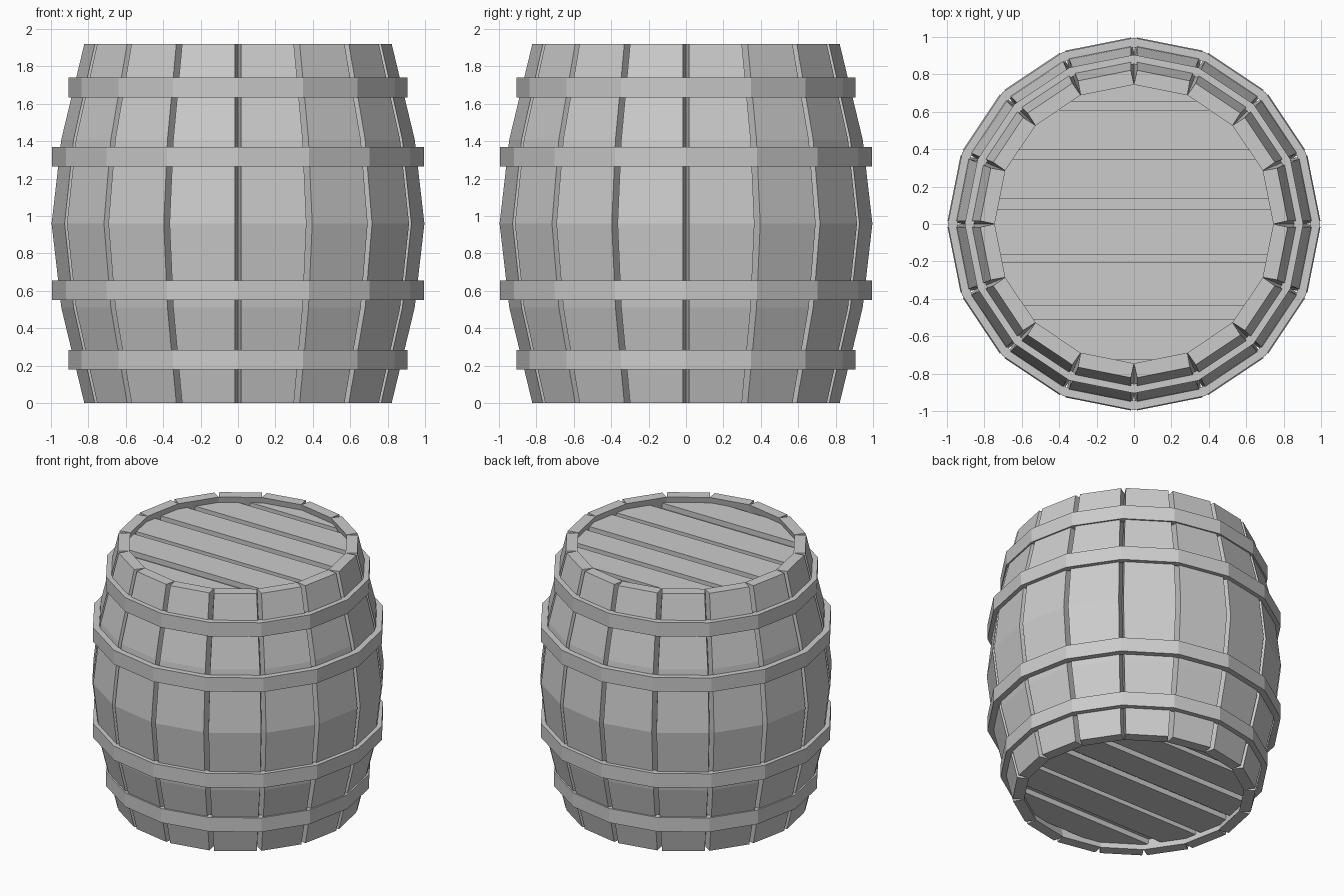
import bpy, bmesh
from math import pi, sin, cos
from mathutils import Vector

cube = bpy.data.objects.get("Cube")
if cube:
    bpy.data.objects.remove(cube)

SIDES = 16
STEP = 2 * pi / SIDES
HEIGHT = 1.92

wood = bpy.data.materials.new("plain_grey")
wood.use_nodes = True
GREY = (0.6, 0.6, 0.6, 1)
wood.diffuse_color = GREY
wood.node_tree.nodes["Principled BSDF"].inputs["Base Color"].default_value = GREY


def finish(name, bm):
    bmesh.ops.recalc_face_normals(bm, faces=bm.faces[:])
    mesh = bpy.data.meshes.new(name)
    bm.to_mesh(mesh)
    bm.free()
    mesh.materials.append(wood)
    obj = bpy.data.objects.new(name, mesh)
    bpy.context.collection.objects.link(obj)
    return obj


def polar(r, a, z):
    return Vector((r * cos(a), r * sin(a), z))


def skin(bm, loops, closed=False):
    """Bridge equal vertex loops, capping the ends unless closed."""
    n = len(loops[0])
    pairs = list(zip(loops, loops[1:])) + ([(loops[-1], loops[0])] if closed else [])
    for a, b in pairs:
        for i in range(n):
            j = (i + 1) % n
            bm.faces.new((a[i], a[j], b[j], b[i]))
    if not closed:
        bm.faces.new(loops[0])
        bm.faces.new(loops[-1])


# Staves: bulged boards, touching inside with a wedge gap outside
profile = [(0, 0.825), (0.51, 0.948), (0.96, 1.0), (1.41, 0.948), (HEIGHT, 0.825)]
THICK, GAP = 0.08, 0.017
for s in range(SIDES):
    bm = bmesh.new()
    a0, a1 = s * STEP, (s + 1) * STEP
    loops = []
    for z, r in profile:
        left, right = polar(r, a0, z), polar(r, a1, z)
        along = (right - left).normalized() * GAP
        pts = (polar(r - THICK, a0, z), left + along, right - along, polar(r - THICK, a1, z))
        loops.append([bm.verts.new(p) for p in pts])
    skin(bm, loops)
    finish(f"stave_{s + 1}", bm)


# Hoops: straight-walled bands, mirrored top to bottom
def hoop(name, z0, z1, r):
    bm = bmesh.new()
    section = [(r, z0), (r, z1), (r - 0.05, z1), (r - 0.05, z0)]
    loops = [[bm.verts.new(polar(q, s * STEP, z)) for q, z in section] for s in range(SIDES)]
    skin(bm, loops, closed=True)
    finish(name, bm)


for label, z0, z1, r in (("end", 0.18, 0.285, 0.905), ("middle", 0.55, 0.655, 0.995)):
    hoop(f"lower_{label}_hoop", z0, z1, r)
    hoop(f"upper_{label}_hoop", HEIGHT - z1, HEIGHT - z0, r)


# Heads: planks cut from a polygon disc, over a backing disc
def disc(r, z0, z1):
    bm = bmesh.new()
    skin(bm, [[bm.verts.new(polar(r, s * STEP, z)) for s in range(SIDES)] for z in (z0, z1)])
    return bm


def trim(bm, y, direction):
    geom = bm.verts[:] + bm.edges[:] + bm.faces[:]
    cut = bmesh.ops.bisect_plane(bm, geom=geom, plane_co=(0, y, 0),
                                 plane_no=(0, direction, 0), clear_outer=True)
    edges = [e for e in cut["geom_cut"] if isinstance(e, bmesh.types.BMEdge)]
    bmesh.ops.holes_fill(bm, edges=edges)


planks = [(-0.725, -0.51), (-0.435, -0.205), (-0.165, 0.08),
          (0.135, 0.345), (0.395, 0.61), (0.655, 0.8)]
for label, outer, inward in (("top", HEIGHT - 0.045, -1), ("bottom", 0.045, 1)):
    low = outer + inward * 0.04
    finish(f"{label}_head_backing", disc(0.76, low, low + inward * 0.02))
    for i, (y0, y1) in enumerate(planks):
        bm = disc(0.76, outer, low)
        trim(bm, y1, 1)
        trim(bm, y0, -1)
        finish(f"{label}_head_plank_{i + 1}", bm)
